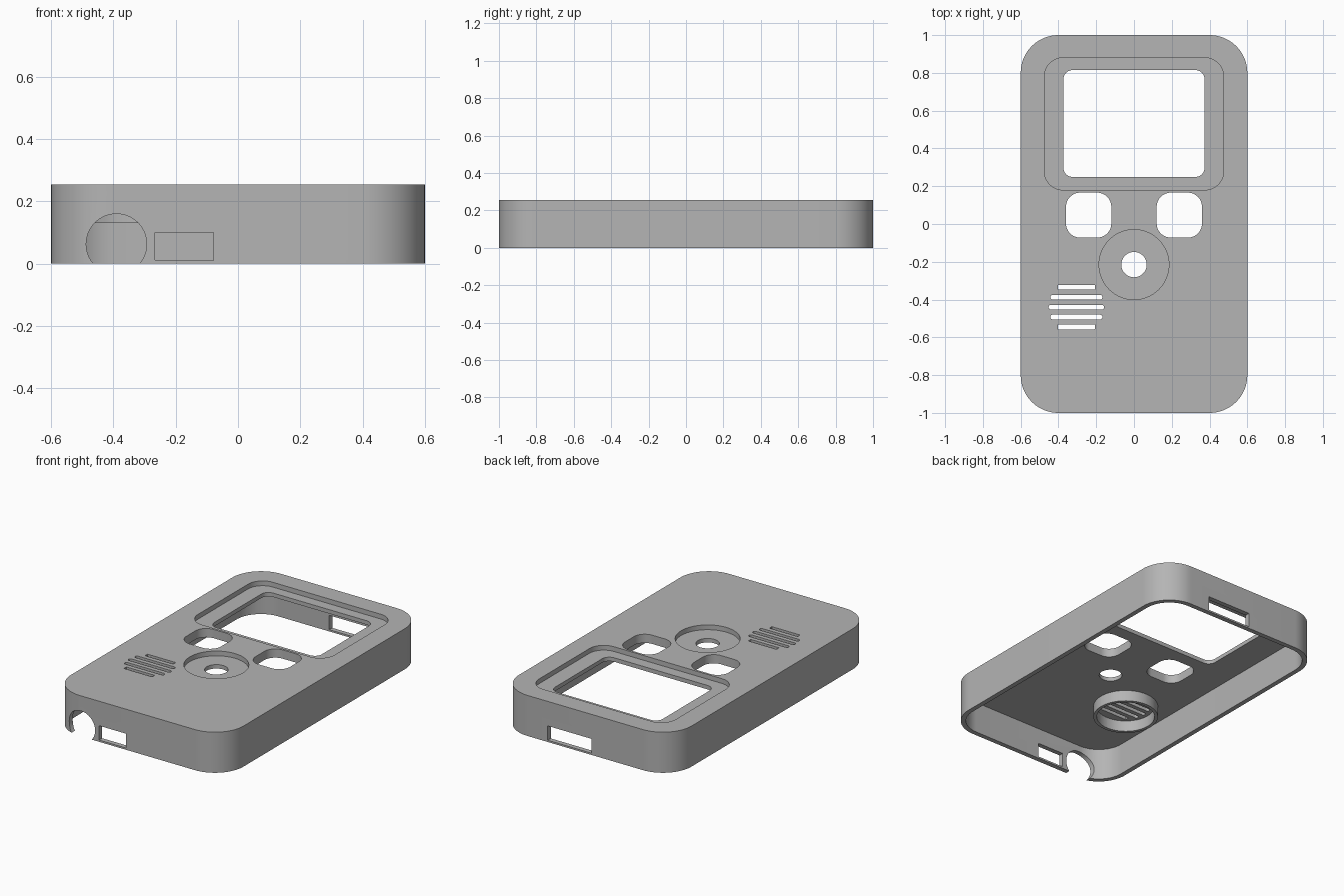
import bpy, bmesh
from math import cos, sin, pi, radians
from mathutils import Matrix

if "Cube" in bpy.data.objects:
    bpy.data.objects.remove(bpy.data.objects["Cube"])

grey = bpy.data.materials.new("plain grey")
grey.use_nodes = True
grey.diffuse_color = (0.46, 0.46, 0.46, 1)
grey.node_tree.nodes["Principled BSDF"].inputs["Base Color"].default_value = grey.diffuse_color


def prism(name, cx, cy, w, d, r, z0, z1, seg=12):
    """Upright block with rounded corners; r = w/2 = d/2 gives a cylinder."""
    r = min(r, w / 2 - 1e-4, d / 2 - 1e-4)
    bm = bmesh.new()
    pts = []
    for q, (sx, sy) in enumerate([(1, 1), (-1, 1), (-1, -1), (1, -1)]):
        for i in range(seg + 1):
            a = (q + i / seg) * pi / 2
            pts.append((cx + sx * (w / 2 - r) + r * cos(a),
                        cy + sy * (d / 2 - r) + r * sin(a), z0))
    face = bm.faces.new([bm.verts.new(p) for p in pts])
    ext = bmesh.ops.extrude_face_region(bm, geom=[face])
    top = [v for v in ext["geom"] if isinstance(v, bmesh.types.BMVert)]
    bmesh.ops.translate(bm, verts=top, vec=(0, 0, z1 - z0))
    bmesh.ops.recalc_face_normals(bm, faces=bm.faces)
    me = bpy.data.meshes.new(name)
    bm.to_mesh(me)
    bm.free()
    me.materials.append(grey)
    ob = bpy.data.objects.new(name, me)
    bpy.context.collection.objects.link(ob)
    return ob


def activate(ob):
    bpy.ops.object.select_all(action='DESELECT')
    ob.select_set(True)
    bpy.context.view_layer.objects.active = ob


def cut(target, cutter):
    activate(target)
    mod = target.modifiers.new("cut", 'BOOLEAN')
    mod.operation = 'DIFFERENCE'
    mod.solver = 'EXACT'
    mod.object = cutter
    bpy.ops.object.modifier_apply(modifier=mod.name)
    bpy.data.objects.remove(cutter)


def hole(target, cx, cy, w, d, r, z0, z1, seg=12):
    cut(target, prism("cutter", cx, cy, w, d, r, z0, z1, seg))


def wall_hole(target, x, z, w, h, r, y, seg=12):
    """Cut through an end wall, along y."""
    c = prism("cutter", 0, 0, w, h, r, -0.1, 0.1, seg)
    c.data.transform(Matrix.Translation((x, y, z)) @ Matrix.Rotation(radians(90), 4, 'X'))
    cut(target, c)


HEIGHT, PLATE, WALL = 0.255, 0.20, 0.03
FLOOR = HEIGHT - 0.03

# Hollow case, open underneath
case = prism("case_shell", 0, 0, 1.2, 2, 0.2, 0, HEIGHT, 20)
hole(case, 0, 0, 1.2 - 2 * WALL, 2 - 2 * WALL, 0.2 - WALL, -0.1, PLATE, 20)

# Screen recess and opening
hole(case, 0, 0.53, 0.95, 0.70, 0.1, FLOOR, 0.4)
hole(case, 0, 0.532, 0.748, 0.566, 0.05, 0.1, 0.4)

# Button openings
for side in (-1, 1):
    hole(case, side * 0.24, 0.047, 0.24, 0.238, 0.075, 0.1, 0.4)

# Round control recess and shaft hole
hole(case, 0, -0.215, 0.37, 0.37, 0.185, FLOOR, 0.4, 20)
hole(case, 0, -0.215, 0.134, 0.134, 0.067, 0.1, 0.4)

# Speaker slots
SPK_X, SPK_Y = -0.305, -0.44
for i, length in enumerate((0.196, 0.276, 0.294, 0.276, 0.196)):
    r = 0.002 if i in (0, 4) else 0.0125
    hole(case, SPK_X, SPK_Y + (i - 2) * 0.0525, length, 0.025, r, 0.1, 0.4, 6)

# Openings in the end walls
wall_hole(case, -0.39, 0.063, 0.194, 0.194, 0.097, -1, 16)
wall_hole(case, -0.172, 0.056, 0.187, 0.09, 0.001, -1, 1)
wall_hole(case, 0.108, 0.056, 0.306, 0.09, 0.001, 1, 1)

# Collar around the speaker, under the top plate
collar = prism("speaker_collar", SPK_X, SPK_Y, 0.38, 0.38, 0.19, 0.13, PLATE + 0.005, 16)
hole(collar, SPK_X, SPK_Y, 0.34, 0.34, 0.17, 0, 0.4, 16)

for ob in (case, collar):
    activate(ob)
    bpy.ops.object.shade_smooth_by_angle(angle=radians(30))
